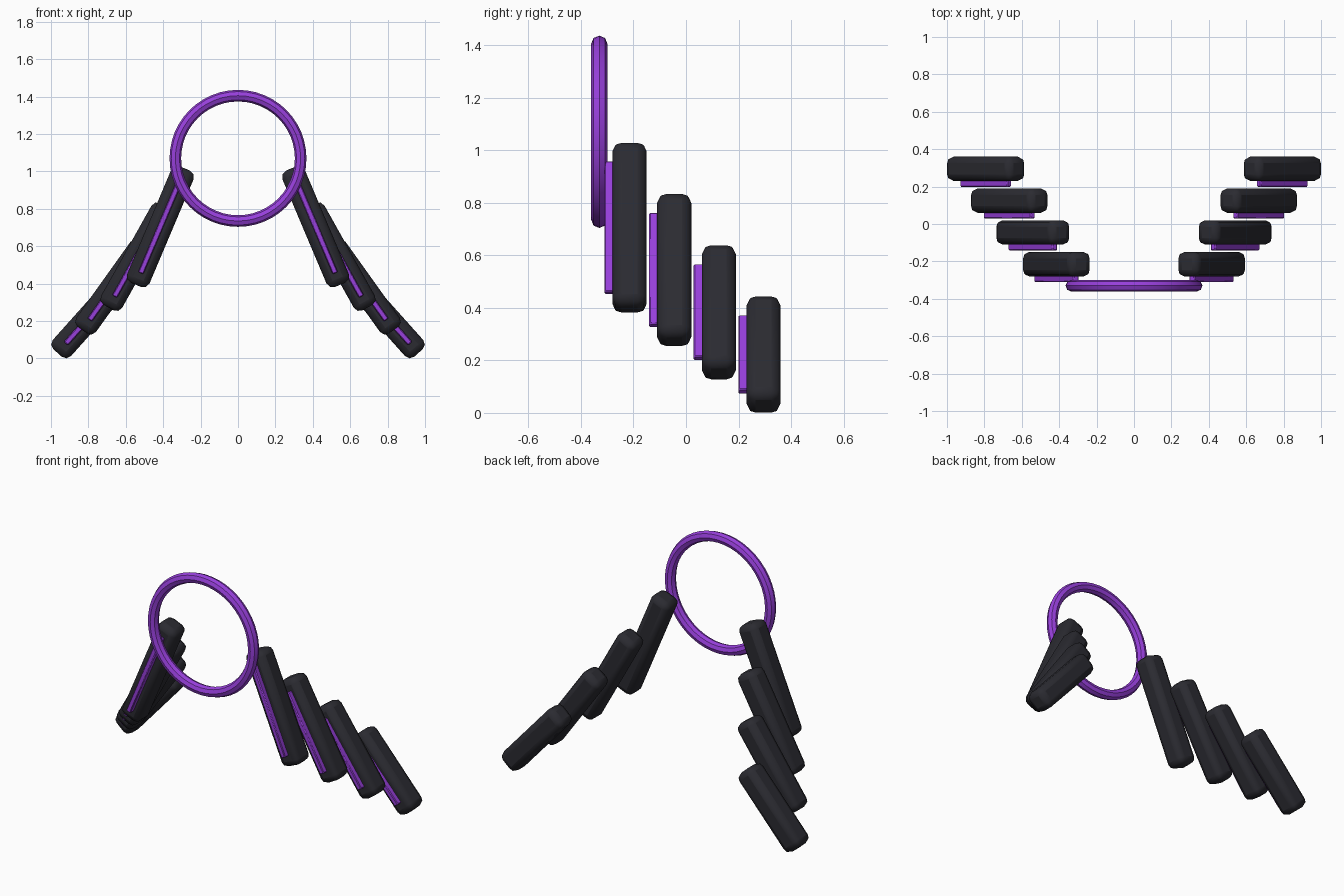
import bpy
import math

default = bpy.data.objects.get("Cube")
if default:
    bpy.data.objects.remove(default, do_unlink=True)


def make_material(name, rgb):
    mat = bpy.data.materials.new(name)
    mat.use_nodes = True
    mat.diffuse_color = (*rgb, 1)
    mat.node_tree.nodes["Principled BSDF"].inputs["Base Color"].default_value = (*rgb, 1)
    return mat


charcoal = make_material("charcoal", (0.024, 0.024, 0.031))
purple = make_material("bright purple", (0.31, 0.05, 0.71))


def rounded_box(name, centre, size, tilt, bevel, segments, mat):
    """Box with bevelled edges, tilted about the front-back axis."""
    bpy.ops.mesh.primitive_cube_add(size=1, location=centre)
    box = bpy.context.object
    box.name = name
    box.scale = size
    bpy.ops.object.transform_apply(location=False, rotation=False, scale=True)
    box.rotation_euler.y = tilt
    mod = box.modifiers.new("rounded edges", "BEVEL")
    mod.width = bevel
    mod.segments = segments
    box.data.materials.append(mat)
    bpy.ops.object.shade_smooth_by_angle(angle=math.radians(30))


# Upright ring at the front
bpy.ops.mesh.primitive_torus_add(
    major_radius=0.335, minor_radius=0.031, major_segments=48, minor_segments=8,
    location=(0, -0.33, 1.07), rotation=(math.pi / 2, 0, 0))
ring = bpy.context.object
ring.name = "ring"
ring.data.materials.append(purple)
bpy.ops.object.shade_smooth_by_angle(angle=math.radians(30))

# Two mirrored rows of bars stepping down, outward and back, each with a front strip
for side, label in ((1, "left"), (-1, "right")):
    for i in range(4):
        x = side * (0.415 + 0.126 * i)
        y = -0.215 + 0.17 * i
        z = 0.705 - 0.161 * i
        tilt = -side * (0.4 + 0.11 * i)
        length = 0.675 - 0.053 * i
        rounded_box(f"{label}_bar_{i + 1}", (x, y, z), (0.13, 0.13, length),
                    tilt, 0.035, 2, charcoal)
        rounded_box(f"{label}_strip_{i + 1}", (x, y - 0.078, z),
                    (0.03, 0.036, length - 0.135), tilt, 0.005, 1, purple)
